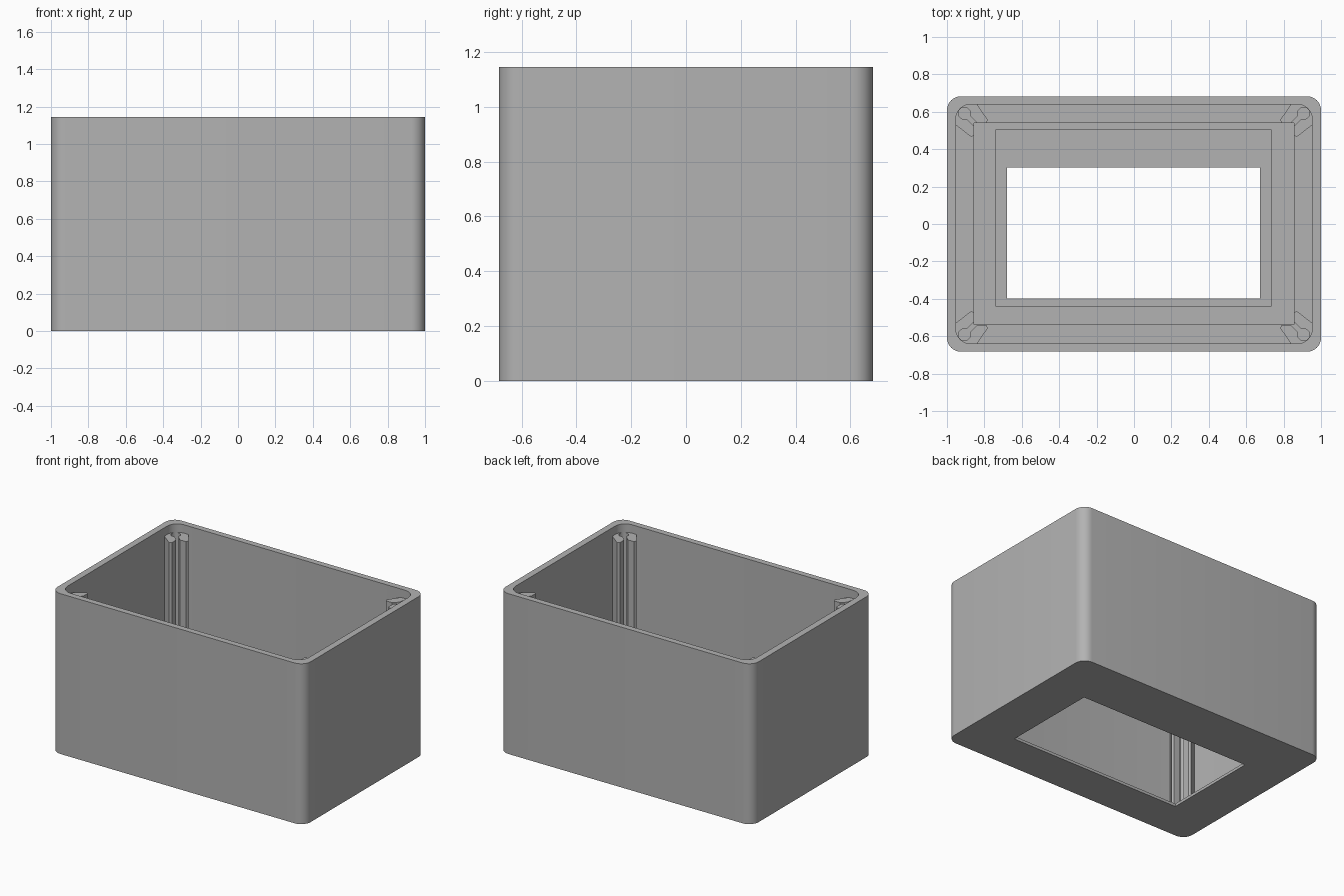
import bpy, bmesh, math

cube = bpy.data.objects.get("Cube")
if cube:
    bpy.data.objects.remove(cube, do_unlink=True)

grey = bpy.data.materials.new("plain grey")
grey.use_nodes = True
colour = (0.45, 0.45, 0.45, 1)
grey.diffuse_color = colour
grey.node_tree.nodes["Principled BSDF"].inputs["Base Color"].default_value = colour

HEIGHT = 1.145
POST_TOP = 1.085
LIP, FLOOR, LEDGE = 0.02, 0.04, 0.065


def finish(bm, name):
    bmesh.ops.remove_doubles(bm, verts=bm.verts, dist=1e-4)
    bmesh.ops.recalc_face_normals(bm, faces=bm.faces)
    mesh = bpy.data.meshes.new(name)
    bm.to_mesh(mesh)
    bm.free()
    mesh.materials.append(grey)
    obj = bpy.data.objects.new(name, mesh)
    bpy.context.collection.objects.link(obj)
    bpy.ops.object.select_all(action='DESELECT')
    obj.select_set(True)
    bpy.context.view_layer.objects.active = obj
    bpy.ops.object.shade_smooth_by_angle(angle=math.radians(30))
    return obj


def rounded_rect(x0, x1, y0, y1, r, z, steps=8):
    corners = [(x1 - r, y1 - r), (x0 + r, y1 - r), (x0 + r, y0 + r), (x1 - r, y0 + r)]
    points = []
    for i, (cx, cy) in enumerate(corners):
        for k in range(steps + 1):
            a = math.pi / 2 * (i + k / steps)
            points.append((cx + r * math.cos(a), cy + r * math.sin(a), z))
    return points


# Open box: a closed section swept through nested rectangles
outer = (-1, 1, -0.683, 0.683, 0.075)
inner = (-0.953, 0.953, -0.64, 0.64, 0.08)
tray = (-0.856, 0.856, -0.538, 0.541, 0)
pocket = (-0.737, 0.733, -0.442, 0.505, 0)
window = (-0.68, 0.673, -0.397, 0.302, 0)
section = [(window, 0), (outer, 0), (outer, HEIGHT), (inner, HEIGHT), (inner, LEDGE),
           (tray, LEDGE), (tray, FLOOR), (pocket, FLOOR), (pocket, LIP), (window, LIP)]

bm = bmesh.new()
rings = [[bm.verts.new(p) for p in rounded_rect(*rect, z)] for rect, z in section]
for a, b in zip(rings, rings[1:] + rings[:1]):
    for i in range(len(a)):
        j = (i + 1) % len(a)
        bm.faces.new((a[i], a[j], b[j], b[i]))
bmesh.ops.dissolve_degenerate(bm, dist=1e-5, edges=bm.edges)
finish(bm, "enclosure_shell")


# Corner screw posts: notched outline with a slotted screw bore
def post_outline():
    cx, cy, r, half = 0.907, 0.592, 0.032, 0.012
    opening = math.asin(half / r)
    start = math.radians(225) - opening
    sweep = 2 * math.pi - 2 * opening
    steps = 20
    bore = [(cx + r * math.cos(start - sweep * k / steps),
             cy + r * math.sin(start - sweep * k / steps)) for k in range(steps + 1)]
    mouth = half * math.sqrt(2)
    return ([(0.846, 0.65), (0.782, 0.557), (0.79, 0.541), (0.856 - mouth, 0.541)] + bore
            + [(0.856, 0.541 - mouth), (0.856, 0.475), (0.87, 0.465), (0.96, 0.535),
               (0.96, 0.65)])


for side, sx in (("left", 1), ("right", -1)):
    for end, sy in (("back", 1), ("front", -1)):
        bm = bmesh.new()
        base = bm.faces.new([bm.verts.new((sx * x, sy * y, FLOOR)) for x, y in post_outline()])
        top = bmesh.ops.extrude_face_region(bm, geom=[base], use_keep_orig=True)
        lifted = [g for g in top["geom"] if isinstance(g, bmesh.types.BMVert)]
        bmesh.ops.translate(bm, verts=lifted, vec=(0, 0, POST_TOP - FLOOR))
        finish(bm, f"{end}_{side}_screw_post")
